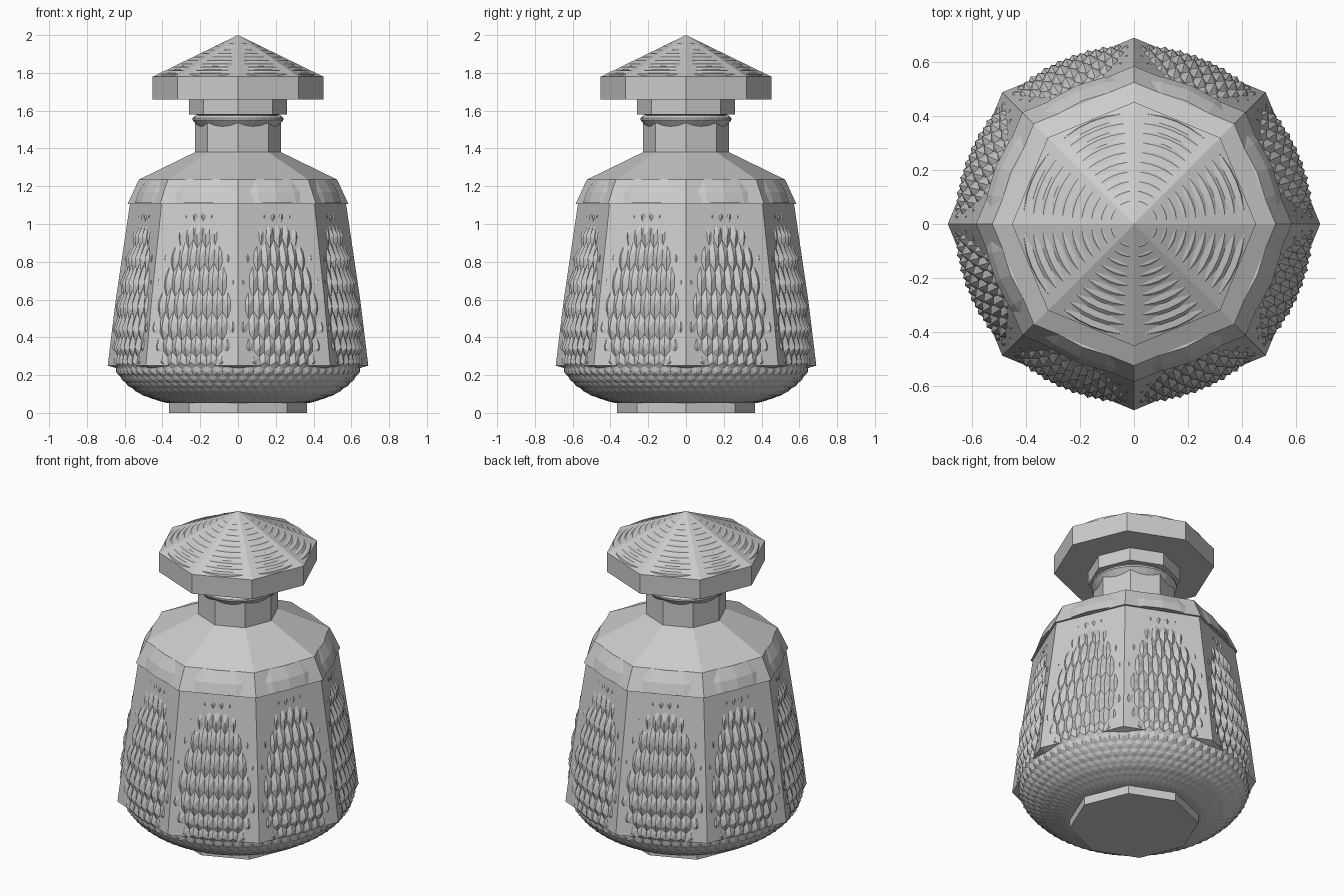
import bpy, math

if "Cube" in bpy.data.objects:
    bpy.data.objects.remove(bpy.data.objects["Cube"])


def make(name, verts, faces):
    me = bpy.data.meshes.new(name)
    me.from_pydata(verts, [], faces)
    me.validate()
    me.update()
    ob = bpy.data.objects.new(name, me)
    bpy.context.collection.objects.link(ob)
    return ob


def lathe(name, profile, sides=8):
    """Closed solid of revolution from (radius, z) pairs, bottom to top, flat shaded."""
    verts, faces = [], []
    for r, z in profile:
        for i in range(sides):
            a = 2 * math.pi * i / sides
            verts.append((r * math.cos(a), r * math.sin(a), z))
    for k in range(len(profile) - 1):
        for i in range(sides):
            j = (i + 1) % sides
            faces.append((k * sides + i, k * sides + j, (k + 1) * sides + j, (k + 1) * sides + i))
    faces.append(tuple(reversed(range(sides))))
    top = (len(profile) - 1) * sides
    faces.append(tuple(range(top, top + sides)))
    return make(name, verts, faces)


# Round inner body whose scales break through the octagonal panels
BODY = [(0.05, 0.37), (0.07, 0.44), (0.10, 0.52), (0.15, 0.59), (0.20, 0.635), (0.25, 0.659),
        (0.32, 0.665), (0.45, 0.661), (0.60, 0.642), (0.80, 0.603), (1.05, 0.541), (1.2, 0.50)]


def body_radius(z):
    z = min(max(z, BODY[0][0]), BODY[-1][0])
    for (z0, r0), (z1, r1) in zip(BODY, BODY[1:]):
        if z <= z1:
            return r0 + (r1 - r0) * (z - z0) / (z1 - z0)


def scaled_body(name, bounds, columns=72, depth=0.018):
    """Staggered rows of hexagonal scales, each raised to a point."""
    n = columns * 2
    verts, faces = [], []

    def point(i, z, sink):
        r = body_radius(z) - sink
        a = 2 * math.pi * i / n
        verts.append((r * math.cos(a), r * math.sin(a), z))
        return len(verts) - 1

    # zigzag borders between the rows
    for k, z in enumerate(bounds):
        gap = min(bounds[min(k + 1, len(bounds) - 1)] - z or 1, z - bounds[max(k - 1, 0)] or 1)
        for i in range(n):
            s = -1 if (i - k) % 2 == 0 else 1
            point(i, z + s * gap * 0.2, min(depth, gap * 0.22))
    # raised scale points
    for k in range(len(bounds) - 1):
        lo, hi = bounds[k], bounds[k + 1]
        for c in range(k % 2, n, 2):
            tip = point(c, lo + (hi - lo) * 0.4, -0.003)
            b = [k * n + (c + d) % n for d in (-1, 0, 1)]
            t = [(k + 1) * n + (c + d) % n for d in (1, 0, -1)]
            ring = b + t
            for q in range(6):
                faces.append((ring[q], ring[(q + 1) % 6], tip))
    faces.append(tuple(reversed(range(n))))
    last = (len(bounds) - 1) * n
    faces.append(tuple(range(last, last + n)))
    return make(name, verts, faces)


scaled_body("scaled_body", [0.055, 0.07, 0.085, 0.105, 0.13, 0.16, 0.195, 0.24, 0.31, 0.40,
                            0.515, 0.64, 0.77, 0.895, 1.01, 1.085])

# Octagonal base and body panels
lathe("foot", [(0.365, 0), (0.365, 0.07)])
lathe("body_panels", [(0.60, 0.225), (0.69, 0.25), (0.647, 0.6), (0.57, 1.12)])

# Shoulder: octagonal collar with a round band pushing through it
lathe("collar", [(0.585, 1.105), (0.525, 1.235), (0.228, 1.38)])
lathe("collar_band", [(0.555, 1.11), (0.535, 1.17), (0.495, 1.235)], 32)

# Neck and flared round lip
lathe("neck", [(0.228, 1.37), (0.228, 1.545)])
lathe("lip", [(0.205, 1.51), (0.24, 1.55), (0.24, 1.56), (0.225, 1.575)], 32)

# Stopper
lathe("stopper_plug", [(0.21, 1.56), (0.21, 1.578), (0.26, 1.58), (0.26, 1.665)])
lathe("stopper_cap", [(0.452, 1.66), (0.452, 1.78), (0.001, 2.0)])

# Rippled round cone breaking through the cap facets
ripples = [(0.40, 1.70), (0.418, 1.765)]
for step in range(10):
    r = 0.41 - step * 0.036
    z = 2 - 0.22 * r / 0.438
    ripples += [(r, z), (r - 0.024, z + 0.005)]
ripples.append((0.02, 1.98))
lathe("cap_ripples", ripples, 48)
